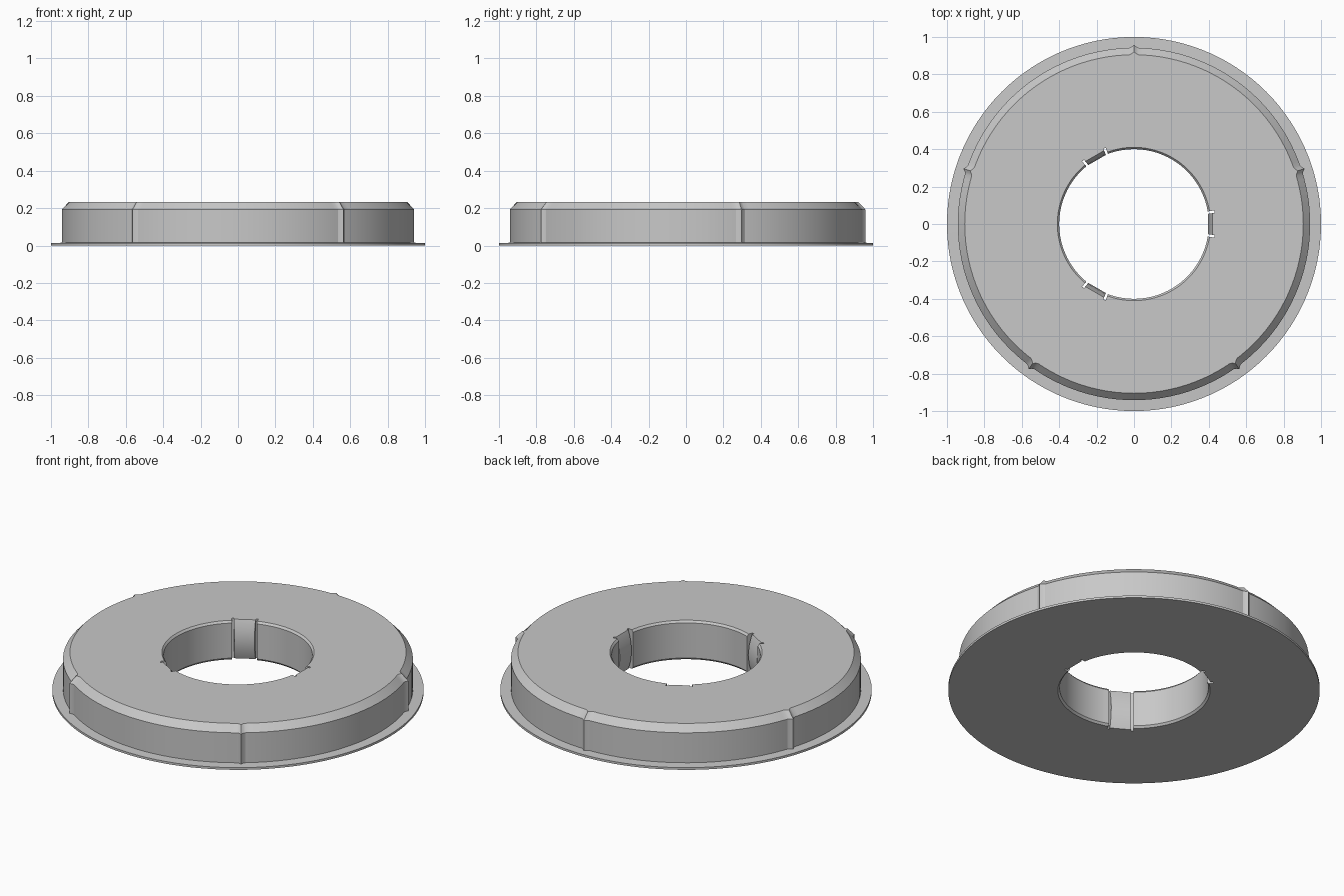
import bpy, bmesh
from math import cos, sin, pi, radians, tau

cube = bpy.data.objects.get("Cube")
if cube:
    bpy.data.objects.remove(cube, do_unlink=True)

# One plain grey material
grey = bpy.data.materials.new("satin_grey")
grey.use_nodes = True
colour = (0.58, 0.58, 0.58, 1)
grey.diffuse_color = colour
grey.node_tree.nodes["Principled BSDF"].inputs["Base Color"].default_value = colour

RIBS = [radians(18 + 72 * i) for i in range(5)]
CLIPS = [radians(120 * i) for i in range(3)]
RIB_HALF, RIB_OUT = 0.026, 0.017
SLOT_IN, SLOT_OUT, SLOT_R = 0.137, 0.168, 0.435
EPS = 0.0002

# Cross-section: radius, height, zone
PROFILE = [
    (0.41, 0.0, "clip"), (1.0, 0.0, ""), (1.0, 0.013, ""),
    (0.942, 0.015, "rib"), (0.942, 0.193, "rib"), (0.905, 0.232, "rib"),
    (0.41, 0.232, "clip"), (0.40, 0.22, "clip"), (0.40, 0.17, "clip"),
    (0.40, 0.115, "clip"), (0.40, 0.06, "clip"), (0.40, 0.012, "clip"),
]


def nearest(a, centres):
    """Smallest angular distance to any of the centres."""
    return min(abs((a - c + pi) % tau - pi) for c in centres)


def radius(r, z, zone, a):
    if zone == "rib":
        # Pointed rib with hollow flanks
        t = max(0, 1 - nearest(a, RIBS) / RIB_HALF)
        return r + RIB_OUT * t ** 1.6
    if zone == "clip":
        d = nearest(a, CLIPS)
        if d < SLOT_IN:
            # Spring clip, straight in plan and bulging at mid height
            return (0.395 + 0.024 * ((z - 0.115) / 0.115) ** 2) / cos(d)
        if d < SLOT_OUT:
            return SLOT_R
    return r


# Angles: even steps plus the rib and slot edges
angles = {round(tau * i / 120, 5) for i in range(120)}
for c in RIBS:
    angles |= {round((c + RIB_HALF * k / 2) % tau, 5) for k in range(-2, 3)}
for c in CLIPS:
    for edge in (SLOT_IN, SLOT_OUT):
        for s in (-1, 1):
            angles |= {round((c + s * edge + e) % tau, 5) for e in (-EPS, EPS)}
angles = sorted(angles)

# Sweep the cross-section around the axis
bm = bmesh.new()
rings = []
for a in angles:
    ring = []
    for r, z, zone in PROFILE:
        q = radius(r, z, zone, a)
        ring.append(bm.verts.new((q * cos(a), q * sin(a), z)))
    rings.append(ring)
n = len(PROFILE)
for i, ring in enumerate(rings):
    after = rings[(i + 1) % len(rings)]
    for j in range(n):
        k = (j + 1) % n
        bm.faces.new((ring[j], after[j], after[k], ring[k]))
bmesh.ops.recalc_face_normals(bm, faces=bm.faces)

mesh = bpy.data.meshes.new("flanged_ring")
bm.to_mesh(mesh)
bm.free()
mesh.materials.append(grey)
body = bpy.data.objects.new("flanged_ring", mesh)
bpy.context.collection.objects.link(body)

bpy.ops.object.select_all(action="DESELECT")
body.select_set(True)
bpy.context.view_layer.objects.active = body
bpy.ops.object.shade_smooth_by_angle(angle=radians(20))
